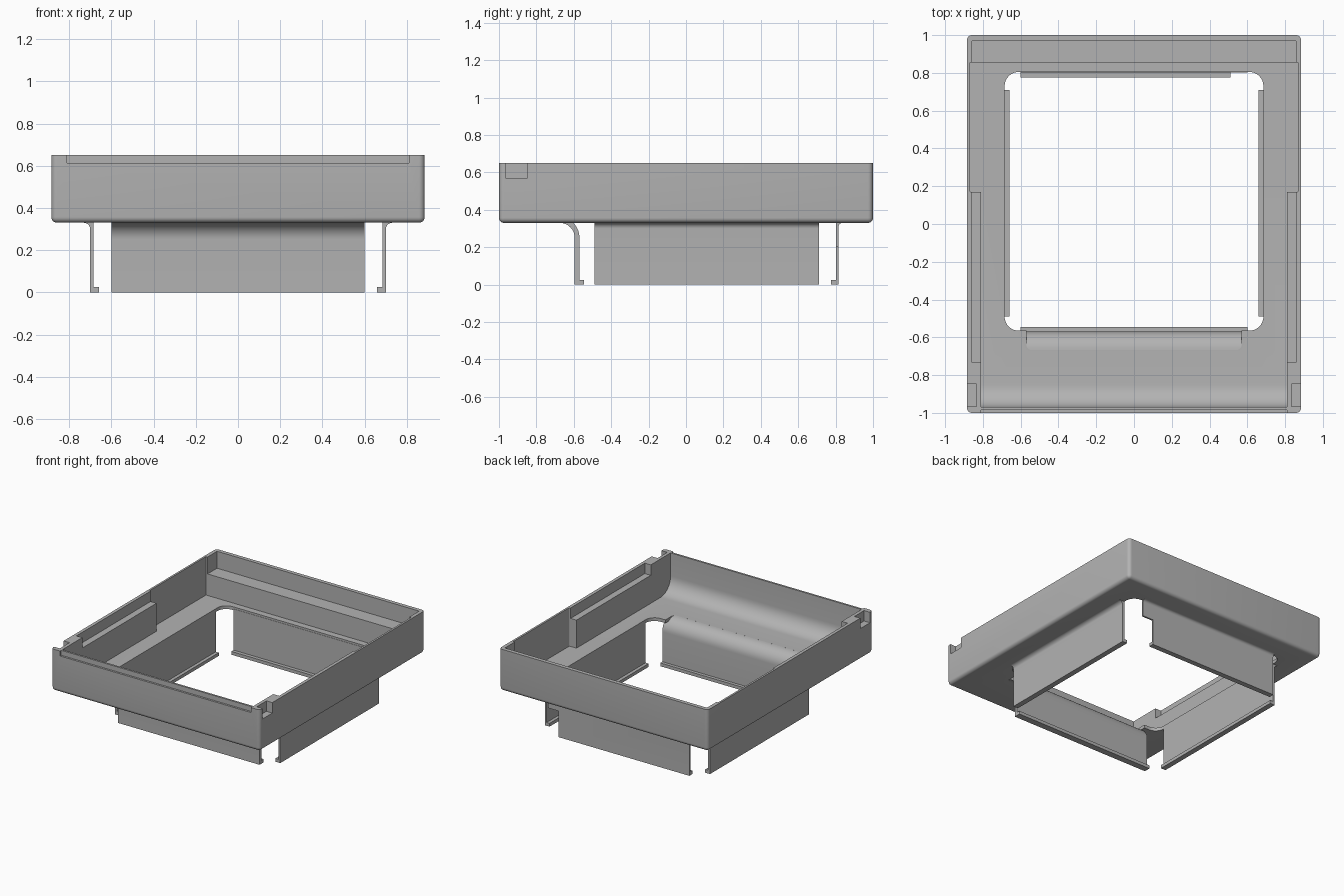
import bpy, bmesh, math
from mathutils import Vector

if "Cube" in bpy.data.objects:
    bpy.data.objects.remove(bpy.data.objects["Cube"], do_unlink=True)

grey = bpy.data.materials.new("plain grey")
grey.use_nodes = True
COLOR = (0.45, 0.45, 0.45, 1)
grey.diffuse_color = COLOR
grey.node_tree.nodes["Principled BSDF"].inputs["Base Color"].default_value = COLOR


def finish(name, bm):
    bmesh.ops.recalc_face_normals(bm, faces=bm.faces)
    mesh = bpy.data.meshes.new(name)
    bm.to_mesh(mesh)
    bm.free()
    mesh.materials.append(grey)
    ob = bpy.data.objects.new(name, mesh)
    bpy.context.collection.objects.link(ob)
    return ob


def prism(name, pts, axis, a, b):
    """Extrude a 2D outline along x (pts = y, z) , y (pts = x, z) or z (pts = x, y)."""
    place = {"x": lambda p, t: (t, p[0], p[1]),
             "y": lambda p, t: (p[0], t, p[1]),
             "z": lambda p, t: (p[0], p[1], t)}[axis]
    bm = bmesh.new()
    low = [bm.verts.new(place(p, a)) for p in pts]
    high = [bm.verts.new(place(p, b)) for p in pts]
    bm.faces.new(low)
    bm.faces.new(high[::-1])
    for i in range(len(pts)):
        j = (i + 1) % len(pts)
        bm.faces.new((low[i], low[j], high[j], high[i]))
    return finish(name, bm)


def box(name, x0, x1, y0, y1, z0, z1):
    return prism(name, [(x0, y0), (x1, y0), (x1, y1), (x0, y1)], "z", z0, z1)


def arc(cx, cy, r, start, end, n=10):
    return [(cx + r * math.cos(math.radians(start + (end - start) * i / n)),
             cy + r * math.sin(math.radians(start + (end - start) * i / n)))
            for i in range(n + 1)]


def rounded(x0, x1, y0, y1, r):
    return (arc(x1 - r, y1 - r, r, 0, 90) + arc(x0 + r, y1 - r, r, 90, 180)
            + arc(x0 + r, y0 + r, r, 180, 270) + arc(x1 - r, y0 + r, r, 270, 360))


def cut(ob, cutter):
    cutter.hide_render = True
    mod = ob.modifiers.new("cut", "BOOLEAN")
    mod.operation = "DIFFERENCE"
    mod.solver = "EXACT"
    mod.object = cutter
    bpy.context.view_layer.objects.active = ob
    bpy.ops.object.modifier_apply(modifier=mod.name)
    bpy.data.objects.remove(cutter, do_unlink=True)


def smooth(ob):
    bpy.ops.object.select_all(action="DESELECT")
    ob.select_set(True)
    bpy.context.view_layer.objects.active = ob
    bpy.ops.object.shade_smooth_by_angle(angle=math.radians(30))


BOTTOM, FLOOR, TOP, OVER = 0.33, 0.355, 0.65, 0.8

# Tray shell: rounded upright corners and lower rim
W = 0.885
bm = bmesh.new()
bmesh.ops.create_cube(bm, size=1)
for v in bm.verts:
    v.co = Vector((v.co.x * 2 * W, v.co.y * 2, TOP if v.co.z > 0 else BOTTOM))
edges = [e for e in bm.edges if min(v.co.z for v in e.verts) < TOP - 0.01]
bmesh.ops.bevel(bm, geom=edges, offset=0.027, segments=6, profile=0.5, affect="EDGES")
tray = finish("tray", bm)

# Interior between the thick side walls, with a broad curve at the front
front_curve = arc(-0.85, FLOOR + 0.12, 0.12, 180, 270)
cut(tray, prism("front_interior", [(-0.97, OVER)] + front_curve
                + [(0.855, FLOOR), (0.855, OVER)], "x", -0.81, 0.81))
# Wider rear interior, and the shelf against the back wall
cut(tray, prism("rear_interior", rounded(-0.87, 0.87, 0.17, 0.855, 0.006), "z", FLOOR, OVER))
cut(tray, box("shelf_space", -0.857, 0.857, 0.80, 0.97, 0.52, OVER))
# Lowered outer strip along the front rim
cut(tray, box("front_strip", -0.81, 0.81, -1.1, -0.985, 0.612, OVER))
# Side rebates and corner notches
for s in (-1, 1):
    xs = sorted((s * 0.80, s * 0.86))
    cut(tray, box("rebate", *xs, -0.73, 0.18, 0.57, OVER))
    xs = sorted((s * 0.835, s * 0.95))
    cut(tray, box("notch", *xs, -0.965, -0.848, 0.57, OVER))
# Central opening and the scoop leading into the front flap
cut(tray, prism("opening", rounded(-0.685, 0.685, -0.565, 0.805, 0.075), "z", 0.2, 0.5))
cut(tray, prism("scoop", rounded(-0.57, 0.57, -0.668, -0.45, 0.03), "z", 0.2, 0.5))
smooth(tray)


def flap_profile(face, thick, lip, fillet, d):
    """Hanging flap outline; d is the outward direction, face the inner surface."""
    outer = face + d * thick
    curve = [(outer + d * (fillet - fillet * math.cos(t)), BOTTOM - fillet + fillet * math.sin(t))
             for t in [math.pi / 2 * i / 10 for i in range(11)]]
    return ([(face - d * lip, 0), (outer, 0)] + curve
            + [(curve[-1][0], BOTTOM + 0.01), (face, BOTTOM + 0.01),
               (face, 0.025), (face - d * lip, 0.025)])


# Side flaps
for s, side in ((1, "left"), (-1, "right")):
    smooth(prism(side + "_flap", flap_profile(s * 0.685, 0.016, 0.025, 0.03, s),
                 "y", -0.49, 0.71))

# Back flap with one lower corner removed
back = prism("back_flap", flap_profile(0.803, 0.013, 0.027, 0.02, 1), "x", -0.6, 0.6)
cut(back, box("corner_step", 0.51, 0.7, 0.7, 0.9, -0.1, 0.2))
smooth(back)

# Front flap: curved sheet running from the tray floor down to the lip
outer = arc(-0.675, 0.25, 0.08, 0, 90)
inner = arc(-0.67, 0.255, 0.1, 90, 0)
smooth(prism("front_flap", [(-0.545, 0), (-0.595, 0)] + outer + inner
             + [(-0.57, 0.025), (-0.545, 0.025)], "x", -0.6, 0.6))
